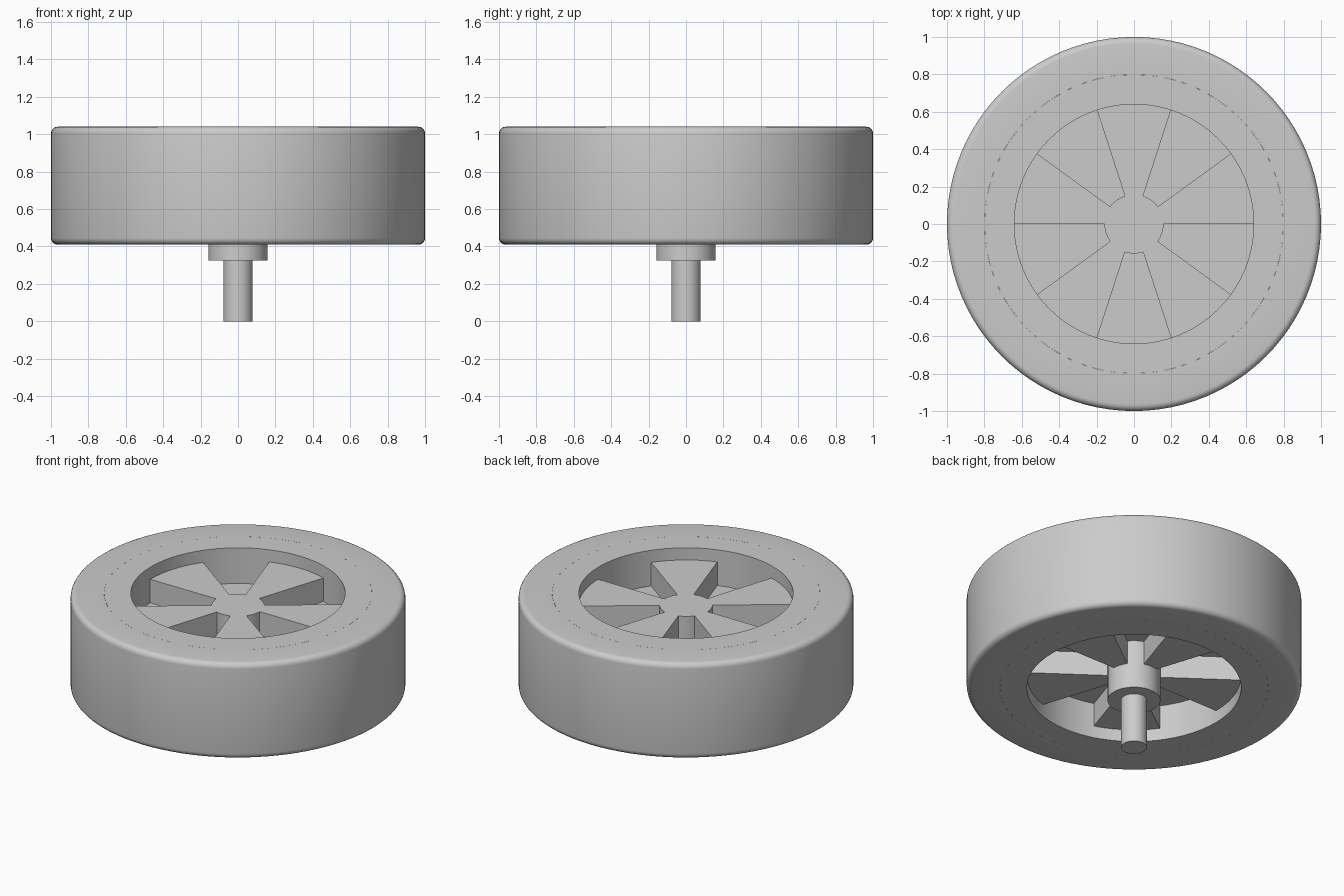
import bpy, bmesh, math

if "Cube" in bpy.data.objects:
    bpy.data.objects.remove(bpy.data.objects["Cube"], do_unlink=True)

# Single plain colour
grey = bpy.data.materials.new("light_grey")
grey.use_nodes = True
grey.diffuse_color = (0.6, 0.6, 0.6, 1)
grey.node_tree.nodes["Principled BSDF"].inputs["Base Color"].default_value = (0.6, 0.6, 0.6, 1)

MID = 0.725          # height of the wheel's middle plane
TYRE_HALF, SPOKE_HALF, WEB_HALF = 0.315, 0.235, 0.08
BORE, HUB = 0.64, 0.158


def finish(name, bm):
    bmesh.ops.remove_doubles(bm, verts=bm.verts, dist=1e-5)
    bmesh.ops.recalc_face_normals(bm, faces=bm.faces)
    mesh = bpy.data.meshes.new(name)
    bm.to_mesh(mesh)
    bm.free()
    mesh.materials.append(grey)
    obj = bpy.data.objects.new(name, mesh)
    bpy.context.collection.objects.link(obj)
    bpy.ops.object.select_all(action="DESELECT")
    obj.select_set(True)
    bpy.context.view_layer.objects.active = obj
    bpy.ops.object.shade_smooth_by_angle(angle=math.radians(35))
    return obj


def lathe(name, profile, steps=64):
    """Spin a closed (radius, height) profile around z."""
    bm = bmesh.new()
    verts = [bm.verts.new((r, 0, z)) for r, z in profile]
    edges = [bm.edges.new((a, b)) for a, b in zip(verts, verts[1:] + verts[:1])]
    bmesh.ops.spin(bm, geom=verts + edges, cent=(0, 0, 0), axis=(0, 0, 1),
                   angle=math.tau, steps=steps, use_merge=True)
    return finish(name, bm)


def rod(name, radius, z0, z1, steps=32):
    bm = bmesh.new()
    bmesh.ops.create_cone(bm, cap_ends=True, segments=steps, radius1=radius,
                          radius2=radius, depth=z1 - z0)
    bmesh.ops.translate(bm, verts=bm.verts, vec=(0, 0, (z0 + z1) / 2))
    return finish(name, bm)


# Tyre with rounded outer shoulders
ROUND = 0.035
corner = [(1 - ROUND + ROUND * math.sin(a), TYRE_HALF - ROUND + ROUND * math.cos(a))
          for a in (math.radians(18 * i) for i in range(6))]
outline = [(0.8, TYRE_HALF)] + corner
outline += [(r, -z) for r, z in reversed(outline)]
lathe("tyre", [(r, MID + z) for r, z in outline], 96)

# Rim ring filling the tyre, and the web plate across the bore
lathe("rim", [(r, MID + z) for r, z in ((BORE, TYRE_HALF), (0.8, TYRE_HALF),
                                        (0.8, -TYRE_HALF), (BORE, -TYRE_HALF))])
rod("web_plate", BORE + 0.01, MID - WEB_HALF, MID + WEB_HALF, 64)

# Five wedge spokes, each covering a tenth of the circle
for k in range(5):
    start = math.radians(72 * k)
    arc = [start + math.radians(6 * i) for i in range(7)]
    ring = [(r * math.cos(a), r * math.sin(a))
            for r, angles in ((BORE + 0.01, arc), (HUB - 0.02, arc[::-1])) for a in angles]
    bm = bmesh.new()
    base = bm.faces.new([bm.verts.new((x, y, MID - SPOKE_HALF)) for x, y in ring])
    top = bmesh.ops.extrude_face_region(bm, geom=[base], use_keep_orig=True)["geom"]
    bmesh.ops.translate(bm, vec=(0, 0, 2 * SPOKE_HALF),
                        verts=[v for v in top if isinstance(v, bmesh.types.BMVert)])
    finish(f"spoke_{k + 1}", bm)

# Hub with its rear collar, and the axle
rod("hub_collar", HUB, 0.325, MID + SPOKE_HALF, 40)
rod("axle", 0.078, 0, 0.4)
